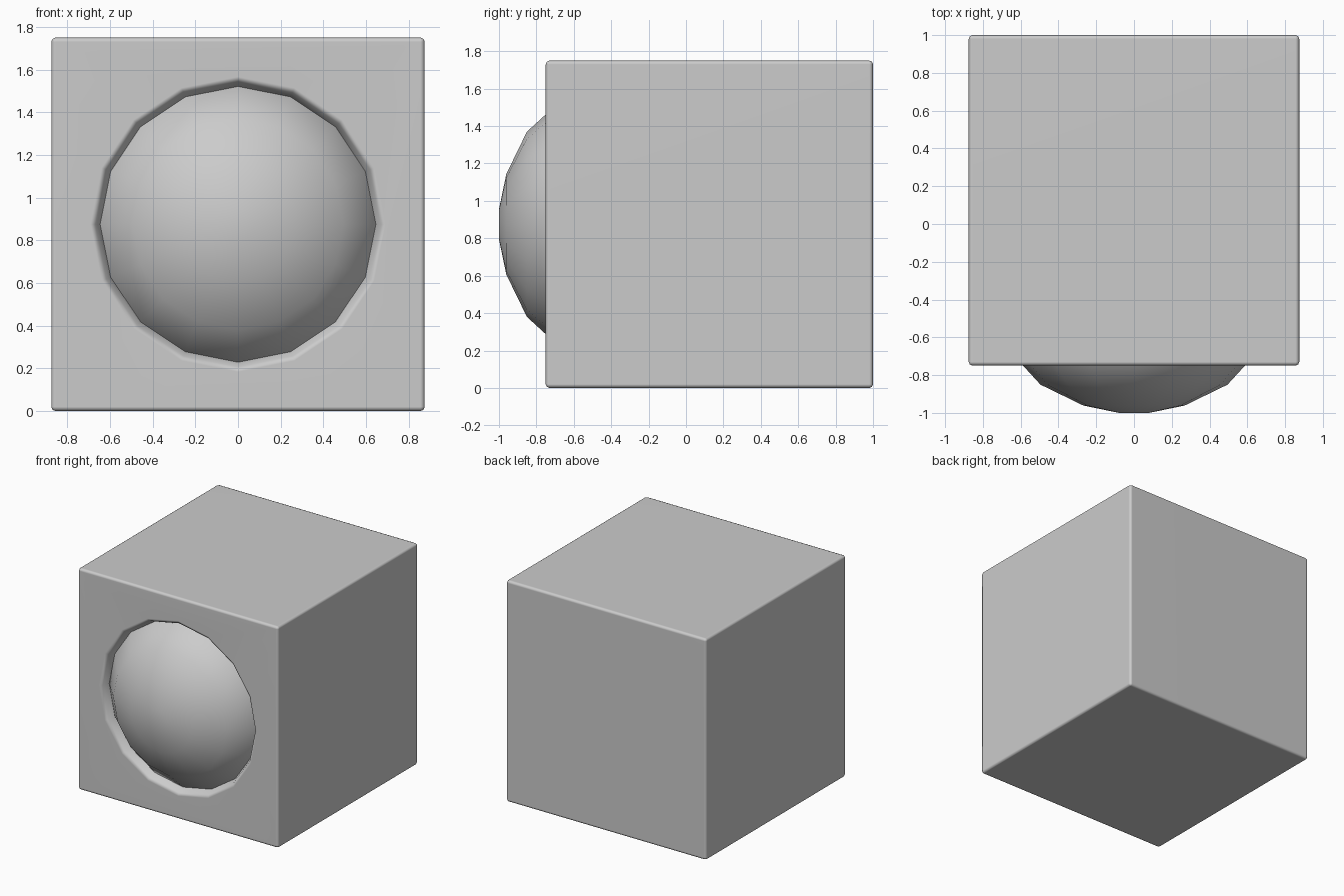
import bpy, bmesh, math

if "Cube" in bpy.data.objects:
    bpy.data.objects.remove(bpy.data.objects["Cube"])

SIDES = 16
CZ = 0.875


def lathe(name, profile):
    """Closed 16-sided turning about the y axis; profile = (radius, y) pairs."""
    bm = bmesh.new()
    rings = []
    for r, y in profile:
        rings.append([bm.verts.new((r * math.cos(2 * math.pi * i / SIDES), y,
                                    CZ + r * math.sin(2 * math.pi * i / SIDES)))
                      for i in range(SIDES)])
    for a, b in zip(rings, rings[1:]):
        for i in range(SIDES):
            j = (i + 1) % SIDES
            bm.faces.new((a[i], a[j], b[j], b[i]))
    bm.faces.new(rings[0])
    bm.faces.new(rings[-1])
    bmesh.ops.recalc_face_normals(bm, faces=bm.faces)
    me = bpy.data.meshes.new(name)
    bm.to_mesh(me)
    bm.free()
    ob = bpy.data.objects.new(name, me)
    bpy.context.collection.objects.link(ob)
    return ob


def smooth(ob, degrees):
    bpy.ops.object.select_all(action='DESELECT')
    ob.select_set(True)
    bpy.context.view_layer.objects.active = ob
    bpy.ops.object.shade_smooth_by_angle(angle=math.radians(degrees))


# Cube body with softened edges
bpy.ops.mesh.primitive_cube_add(size=1.75, location=(0, 0.125, CZ))
body = bpy.context.object
body.name = "cube_body"
bev = body.modifiers.new("edges", 'BEVEL')
bev.width = 0.02
bev.segments = 2

# Rounded socket sunk in the front face
cutter = lathe("socket_cutter", [(0.72, -0.77), (0.695, -0.752), (0.668, -0.735),
                                 (0.648, -0.69), (0.635, -0.66)])
cutter.hide_render = True
cutter.hide_set(True)
cut = body.modifiers.new("socket", 'BOOLEAN')
cut.operation = 'DIFFERENCE'
cut.solver = 'EXACT'
cut.object = cutter

# Bake the cut, then shade smooth with face-weighted normals
dg = bpy.context.evaluated_depsgraph_get()
baked = bpy.data.meshes.new_from_object(body.evaluated_get(dg))
body.modifiers.clear()
body.data = baked
smooth(body, 70)
body.modifiers.new("normals", 'WEIGHTED_NORMAL').keep_sharp = True
bpy.data.objects.remove(cutter)

# Flattened ball seated in the socket
angles = [math.radians(a) for a in (6.5, 22.5, 45, 67.5, 90)]
dome = lathe("front_dome", [(0.70 * math.sin(a), -0.49 - 0.51 * math.cos(a))
                            for a in angles])
dome.data.transform  # dome already in place
for v in dome.data.vertices:
    if v.co.y < -0.985:
        v.co.y = -1.0
smooth(dome, 60)
